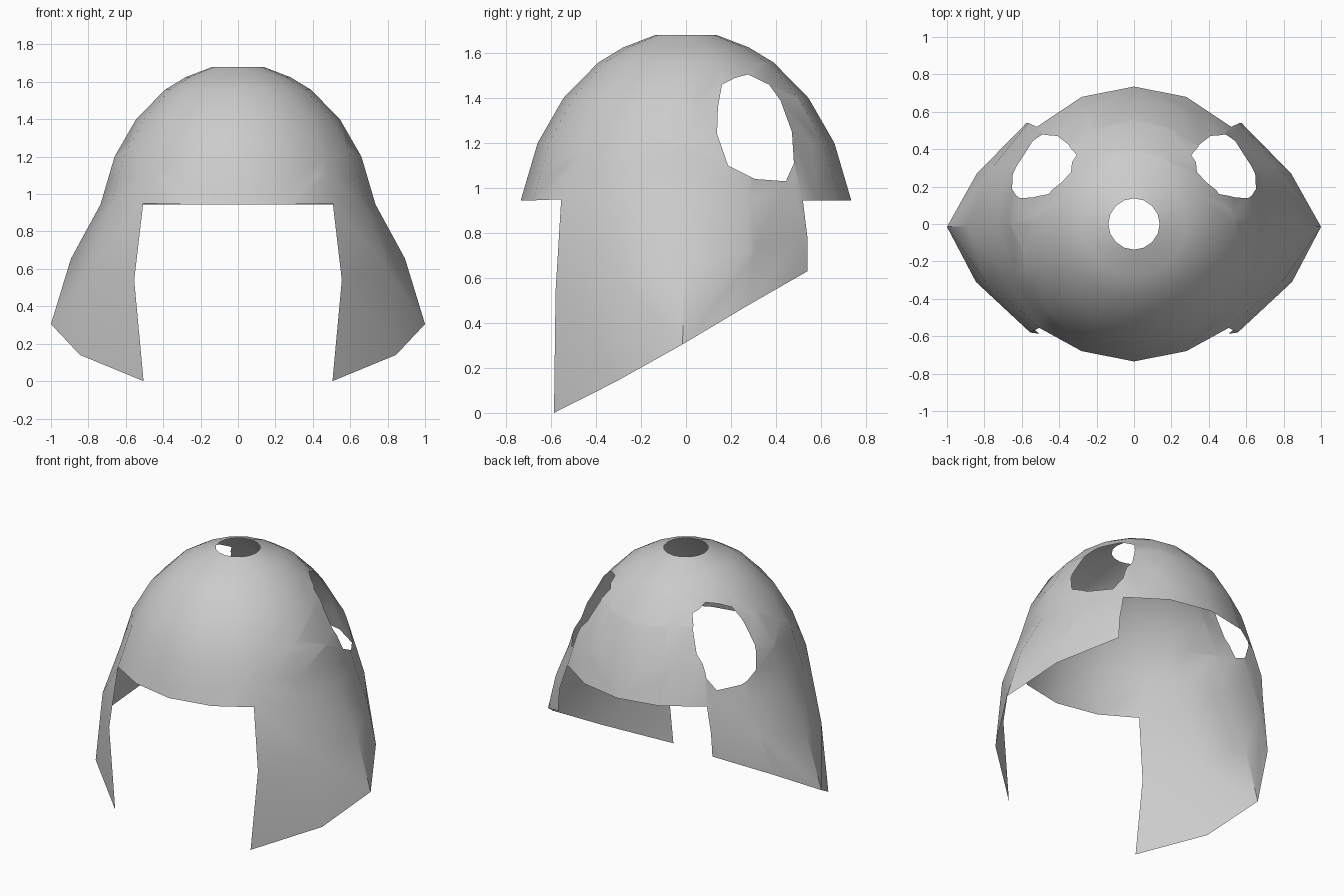
import bpy, bmesh, math
from mathutils import Vector

if "Cube" in bpy.data.objects:
    bpy.data.objects.remove(bpy.data.objects["Cube"])

# Dome profile (radius, height), from crown opening to rim
DOME = [(0.137, 1.68), (0.28, 1.625), (0.39, 1.558), (0.545, 1.40), (0.66, 1.20), (0.735, 0.945)]

# Cheek guard rows below the rim, front to back (x, y, z)
MIDDLE = [(0.555, -0.58, 0.54), (0.80, -0.30, 0.60), (0.893, -0.01, 0.655),
          (0.775, 0.28, 0.72), (0.565, 0.54, 0.78)]
BOTTOM = [(0.505, -0.587, 0.0), (0.845, -0.31, 0.14), (1.0, -0.015, 0.305),
          (0.84, 0.27, 0.475), (0.575, 0.54, 0.63)]

# Ear hole outline seen from the side (y, z), clockwise
EAR = [(0.16, 1.46), (0.218, 1.49), (0.276, 1.505), (0.369, 1.46), (0.42, 1.39), (0.471, 1.25),
       (0.48, 1.11), (0.444, 1.03), (0.307, 1.04), (0.187, 1.10), (0.138, 1.24), (0.142, 1.36)]


def skin(bm, upper, lower):
    for i in range(len(upper) - 1):
        bm.faces.new((upper[i], lower[i], lower[i + 1], upper[i + 1]))


def cut_convex(bm, outline):
    """Cut a convex hole through the sheet along x."""
    inside = list(bm.faces)
    n = len(outline)
    for i in range(n):
        (y0, z0), (y1, z1) = outline[i], outline[(i + 1) % n]
        co, no = Vector((0, y0, z0)), Vector((0, -(z1 - z0), y1 - y0))
        geom = set(inside)
        for f in inside:
            geom.update(f.edges)
            geom.update(f.verts)
        res = bmesh.ops.bisect_plane(bm, geom=list(geom), dist=1e-6, plane_co=co, plane_no=no)
        faces = {g for g in res["geom"] if isinstance(g, bmesh.types.BMFace)}
        inside = [f for f in faces if (f.calc_center_median() - co).dot(no) < 0]
    bmesh.ops.delete(bm, geom=inside, context='FACES')


bm = bmesh.new()

# Right half of the dome
rings = []
for r, z in DOME:
    angles = [math.radians(-90 + 22.5 * k) for k in range(9)]
    rings.append([bm.verts.new((r * math.cos(a), r * math.sin(a), z)) for a in angles])
for k in range(len(rings) - 1):
    skin(bm, rings[k], rings[k + 1])
rim = rings[-1]
rim[2].co = (0.507, -0.555, 0.95)

# Right cheek guard
middle = [bm.verts.new(p) for p in MIDDLE]
bottom = [bm.verts.new(p) for p in BOTTOM]
skin(bm, rim[2:7], middle)
skin(bm, middle, bottom)

# Ear hole, then the mirrored left half
cut_convex(bm, EAR)
for v in bm.verts:
    if abs(v.co.x) < 1e-5:
        v.co.x = 0
bmesh.ops.mirror(bm, geom=bm.verts[:] + bm.edges[:] + bm.faces[:], axis='X', merge_dist=1e-4)
bmesh.ops.remove_doubles(bm, verts=bm.verts[:], dist=1e-4)
bmesh.ops.recalc_face_normals(bm, faces=bm.faces[:])
if sum(f.normal.dot(f.calc_center_median() - Vector((0, 0, 0.8))) for f in bm.faces) < 0:
    bmesh.ops.reverse_faces(bm, faces=bm.faces[:])

mesh = bpy.data.meshes.new("helmet_shell")
bm.to_mesh(mesh)
bm.free()
helmet = bpy.data.objects.new("helmet_shell", mesh)
bpy.context.collection.objects.link(helmet)
bpy.context.view_layer.objects.active = helmet
helmet.select_set(True)
bpy.ops.object.shade_smooth_by_angle(angle=math.radians(40))
